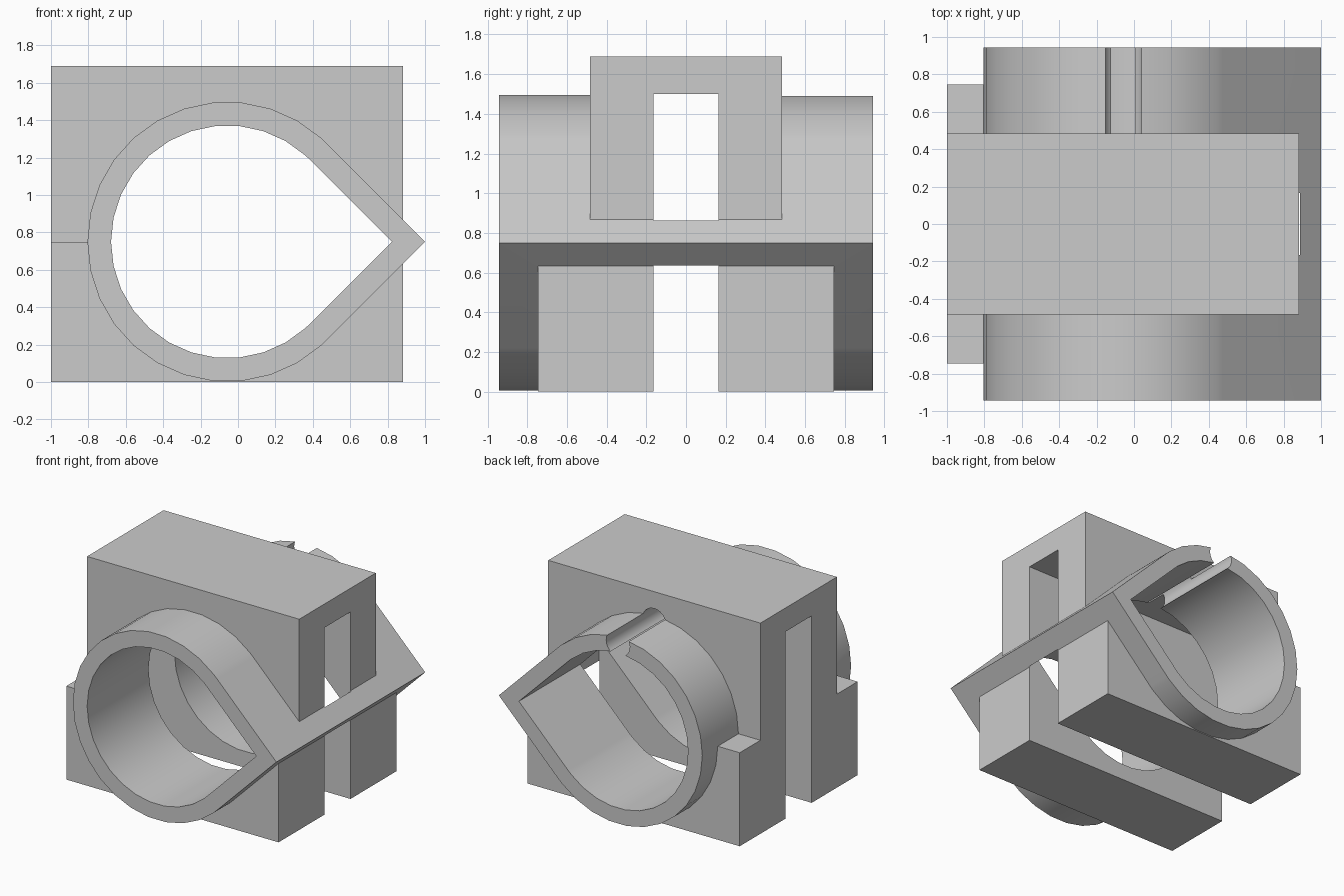
import bpy, bmesh
from math import cos, sin, radians, pi, sqrt

if "Cube" in bpy.data.objects:
    bpy.data.objects.remove(bpy.data.objects["Cube"], do_unlink=True)

grey = bpy.data.materials.new("plain grey")
grey.use_nodes = True
grey.diffuse_color = (0.6, 0.6, 0.6, 1)
grey.node_tree.nodes["Principled BSDF"].inputs["Base Color"].default_value = (0.6, 0.6, 0.6, 1)

CX, CZ = -0.057, 0.75      # bore axis
HALF_LEN = 0.943           # half length of the sleeve
SLOT = 0.165               # half width of the slot


def prism(name, points, offset):
    """Extrude a closed outline of 3D points along an offset vector."""
    bm = bmesh.new()
    face = bm.faces.new([bm.verts.new(p) for p in points])
    ext = bmesh.ops.extrude_face_region(bm, geom=[face])
    moved = [g for g in ext["geom"] if isinstance(g, bmesh.types.BMVert)]
    bmesh.ops.translate(bm, verts=moved, vec=offset)
    bmesh.ops.recalc_face_normals(bm, faces=bm.faces)
    mesh = bpy.data.meshes.new(name)
    bm.to_mesh(mesh)
    bm.free()
    mesh.materials.append(grey)
    obj = bpy.data.objects.new(name, mesh)
    bpy.context.collection.objects.link(obj)
    return obj


def teardrop(name, radius, half):
    """Teardrop bar along y, round on -x and pointed on +x."""
    angles = [45] + [48 + 12 * i for i in range(23)] + [315]
    pts = [(CX + radius * cos(radians(a)), -half, CZ + radius * sin(radians(a))) for a in angles]
    pts.append((CX + radius * sqrt(2), -half, CZ))
    return prism(name, pts, (0, 2 * half, 0))


def boolean(target, other, operation):
    """Apply a boolean and remove the helper."""
    mod = target.modifiers.new(operation, "BOOLEAN")
    mod.operation, mod.solver, mod.object = operation, "EXACT", other
    other.hide_render = True
    bpy.context.view_layer.objects.active = target
    bpy.ops.object.modifier_apply(modifier=mod.name)
    bpy.data.objects.remove(other, do_unlink=True)


# Stepped block: wide below, narrow above
half = [(0.747, 0), (0.747, 0.75), (0.485, 0.75), (0.485, 1.69)]
section = half + [(-y, z) for y, z in reversed(half)]
body = prism("clamp_body", [(-1, y, z) for y, z in section], (1.883, 0, 0))

# Teardrop sleeve and its bore
boolean(body, teardrop("sleeve", 0.748, HALF_LEN), "UNION")
boolean(body, teardrop("bore", 0.622, 1.2), "DIFFERENCE")

# Lengthwise slot, open at the bottom and stopping short of the sleeve tip
slot = [(-1.2, -SLOT, -0.2), (-1.2, SLOT, -0.2), (-1.2, SLOT, 1.5), (-1.2, -SLOT, 1.5)]
boolean(body, prism("slot", slot, (2.087, 0, 0)), "DIFFERENCE")

# Round groove through the top of the rear half
ring = [(CX + 0.105 * cos(i * pi / 12), 0, 1.45 + 0.105 * sin(i * pi / 12)) for i in range(24)]
boolean(body, prism("groove", ring, (0, 1.2, 0)), "DIFFERENCE")

# Smooth the curved walls and keep the corners sharp
bpy.ops.object.select_all(action="DESELECT")
body.select_set(True)
bpy.context.view_layer.objects.active = body
bpy.ops.object.shade_smooth_by_angle(angle=radians(25))
